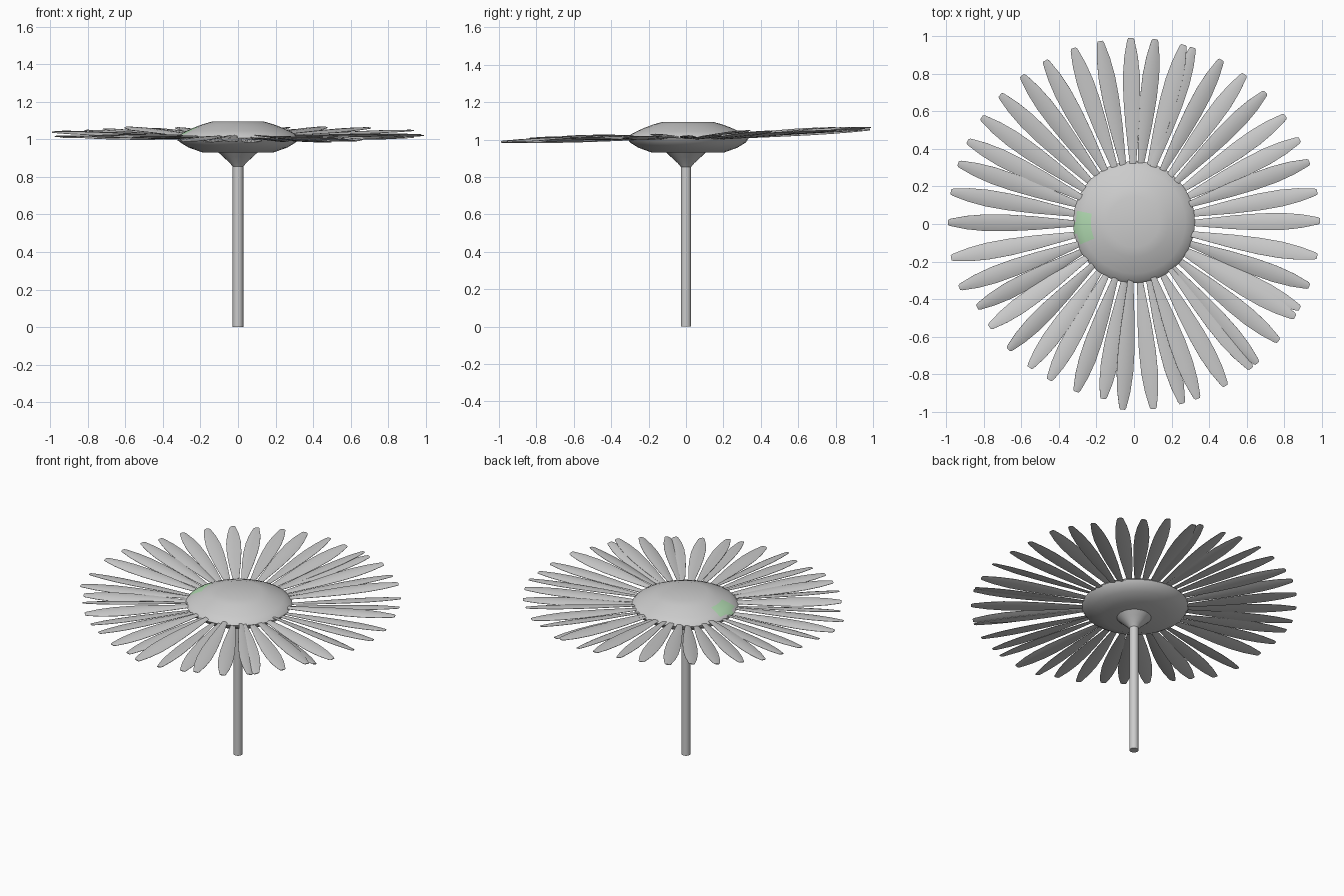
import bpy, bmesh, math, random
from mathutils import Matrix, Vector

if "Cube" in bpy.data.objects:
    bpy.data.objects.remove(bpy.data.objects["Cube"])

random.seed(4)


def finish(bm, name, angle=40):
    bmesh.ops.recalc_face_normals(bm, faces=bm.faces[:])
    me = bpy.data.meshes.new(name)
    bm.to_mesh(me)
    bm.free()
    ob = bpy.data.objects.new(name, me)
    bpy.context.collection.objects.link(ob)
    bpy.ops.object.select_all(action='DESELECT')
    ob.select_set(True)
    bpy.context.view_layer.objects.active = ob
    bpy.ops.object.shade_smooth_by_angle(angle=math.radians(angle))
    return ob


def loft(bm, rings):
    # bridge closed rings of points and cap both ends
    loops = [[bm.verts.new(p) for p in ring] for ring in rings]
    n = len(loops[0])
    for a, b in zip(loops, loops[1:]):
        for i in range(n):
            j = (i + 1) % n
            bm.faces.new((a[i], a[j], b[j], b[i]))
    bm.faces.new(loops[0][::-1])
    bm.faces.new(loops[-1])


def lathe(name, profile, sides, cy=0.0, angle=40):
    bm = bmesh.new()
    turn = [2 * math.pi * i / sides for i in range(sides)]
    loft(bm, [[(r * math.cos(t), cy + r * math.sin(t), z) for t in turn]
              for r, z in profile])
    return finish(bm, name, angle)


# stem and flared calyx under the head
lathe("stem", [(0.028, 0.0), (0.028, 0.87)], 16)
lathe("calyx", [(0.028, 0.855), (0.045, 0.875), (0.08, 0.907), (0.11, 0.935)], 24)

# flattened seed head
head = lathe("seed_head", [(0.19, 0.93), (0.265, 0.957), (0.31, 0.985), (0.325, 1.008),
                           (0.31, 1.025), (0.275, 1.044), (0.23, 1.064),
                           (0.185, 1.081), (0.135, 1.095)], 32, cy=0.01)

# faint green patch on the left side of the head
base = bpy.data.materials.new("head_grey")
base.diffuse_color = (0.8, 0.8, 0.8, 1)
base.use_nodes = True
base.node_tree.nodes["Principled BSDF"].inputs["Base Color"].default_value = base.diffuse_color
green = bpy.data.materials.new("green_patch")
green.diffuse_color = (0.45, 0.72, 0.45, 1)
green.use_nodes = True
green.node_tree.nodes["Principled BSDF"].inputs["Base Color"].default_value = green.diffuse_color
head.data.materials.append(base)
head.data.materials.append(green)
for p in head.data.polygons:
    c = p.center
    if c.z > 1.015 and (c.x + 0.27) ** 2 / 0.045 ** 2 + (c.y + 0.01) ** 2 / 0.08 ** 2 < 1:
        p.material_index = 1

# petals: position along length, half width
OUTLINE = [(0.0, 0.014), (0.15, 0.024), (0.35, 0.037), (0.55, 0.045), (0.72, 0.045),
           (0.86, 0.036), (0.95, 0.024), (0.985, 0.019), (1.0, 0.013)]
ACROSS = [-1, -0.6, 0, 0.6, 1]
ANGLES = [1, 10, 19.5, 27, 35.5, 45, 53.5, 62, 71.5, 74.5, 83.5, 91, 100.5, 109, 118.5,
          127, 136, 145, 153.5, 161, 170, 179.5, 190.5, 200, 208, 215.5, 225, 234, 241.5,
          251, 260, 266.5, 276, 285, 290, 299.5, 309, 311.5, 321, 330, 333, 340.5, 350]


def petal(bm, deg):
    a = math.radians(deg)
    r0 = 0.29
    r1 = 0.945 if 205 < deg < 265 else 0.99
    z0 = 1.008 + random.uniform(-0.008, 0.012)
    z1 = 1.028 + 0.035 * math.sin(a) + random.uniform(-0.012, 0.012)
    roll = Matrix.Rotation(math.radians(random.uniform(-13, 13)), 3, 'X')
    spin = Matrix.Rotation(a, 3, 'Z')
    rings = []
    for t, w in OUTLINE:
        # arched top and flatter underside
        top = [(s * w, 0.16 * w * (1 - s * s) + 0.001) for s in ACROSS]
        low = [(s * w, -0.08 * w * (1 - s * s) - 0.001) for s in reversed(ACROSS)]
        mid = Vector((r0 + (r1 - r0) * t, 0, z0 + (z1 - z0) * t))
        rings.append([spin @ (mid + roll @ Vector((0, y, z))) for y, z in top + low])
    loft(bm, rings)


bm = bmesh.new()
for deg in ANGLES:
    petal(bm, deg)
finish(bm, "petals", 50)
